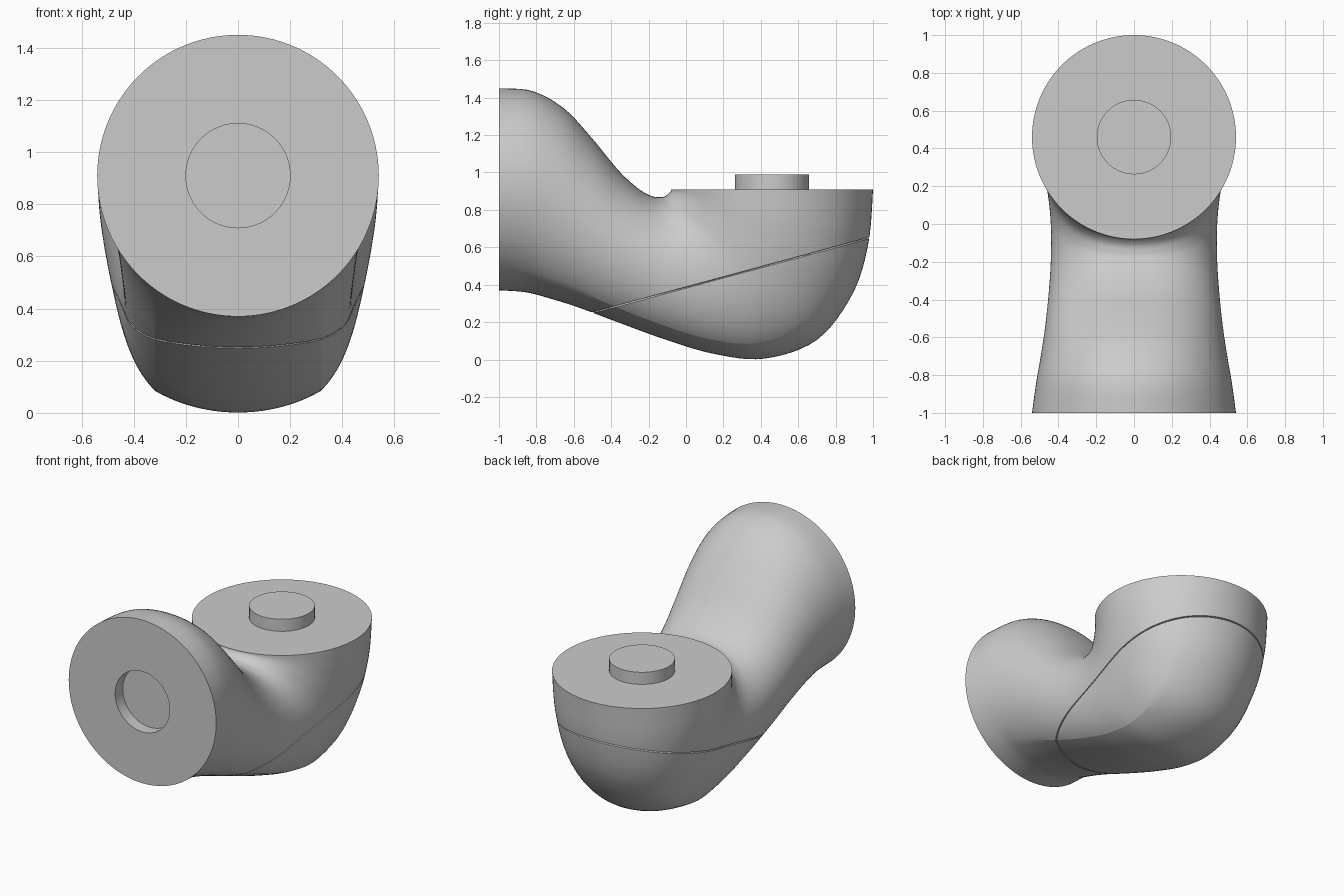
import bpy, bmesh, math
from mathutils import Vector

if "Cube" in bpy.data.objects:
    bpy.data.objects.remove(bpy.data.objects["Cube"], do_unlink=True)

R = 0.54            # radius of both end discs
SEG = 120           # points around a section
STEPS = 6           # sections between two keys
CREASE = math.radians(36)

grey = bpy.data.materials.new("light grey")
grey.use_nodes = True
grey.diffuse_color = (0.6, 0.6, 0.6, 1)
grey.node_tree.nodes["Principled BSDF"].inputs["Base Color"].default_value = (0.6, 0.6, 0.6, 1)

# Key sections along the bend: inner point (y, z), outer point (y, z), half width
KEYS = [
    (-1.00, 1.45, -1.00, 0.37, 0.54),
    (-0.82, 1.435, -0.86, 0.36, 0.518),
    (-0.65, 1.34, -0.74, 0.33, 0.493),
    (-0.50, 1.18, -0.58, 0.28, 0.47),
    (-0.36, 1.01, -0.38, 0.205, 0.452),
    (-0.25, 0.91, -0.12, 0.11, 0.44),
    (-0.18, 0.873, 0.15, 0.03, 0.44),
    (-0.14, 0.868, 0.42, 0.005, 0.452),
    (-0.115, 0.872, 0.70, 0.105, 0.475),
    (-0.095, 0.885, 0.89, 0.35, 0.507),
    (-0.082, 0.90, 0.975, 0.62, 0.53),
    (-0.08, 0.91, 1.00, 0.91, 0.54),
]


def spline(a, b, c, d, t):
    """Catmull-Rom interpolation of one number."""
    return b + 0.5 * t * (c - a + t * (2*a - 5*b + 4*c - d + t * (3*(b - c) + d - a)))


def half_width(phi, w):
    """Round underside, creased flanks and a softly squared inner side."""
    s = max(math.sin(phi), 0.0)
    if phi <= CREASE + 1e-6:
        return R * s
    if phi <= math.pi / 2:
        k = math.sin(CREASE)
        return R * k + (w - R * k) * (s - k) / (1 - k)
    return w * s ** (1 - 2 * (R - w))


def section(key):
    """Closed ring of points for one section."""
    inner, outer, w = Vector((0, *key[0:2])), Vector((0, *key[2:4])), key[4]
    mid, axis = (inner + outer) / 2, (inner - outer) / 2
    points = []
    for i in range(SEG):
        phi = 2 * math.pi * i / SEG
        side = 1 if phi <= math.pi else -1
        x = side * half_width(min(phi, 2 * math.pi - phi), w)
        points.append(mid - axis * math.cos(phi) + Vector((x, 0, 0)))
    return points


def front_ring(radius, y):
    """Ring of points facing the front."""
    return [Vector((radius * math.sin(2 * math.pi * i / SEG), y,
                    0.91 - radius * math.cos(2 * math.pi * i / SEG))) for i in range(SEG)]


def finish(bm, name):
    bmesh.ops.recalc_face_normals(bm, faces=bm.faces)
    mesh = bpy.data.meshes.new(name)
    bm.to_mesh(mesh)
    bm.free()
    mesh.materials.append(grey)
    obj = bpy.data.objects.new(name, mesh)
    bpy.context.collection.objects.link(obj)
    bpy.ops.object.select_all(action='DESELECT')
    obj.select_set(True)
    bpy.context.view_layer.objects.active = obj
    bpy.ops.object.shade_smooth_by_angle(angle=math.radians(14))
    return obj


# Elbow body: socket in the front disc, then the lofted bend to the top disc
rings = [front_ring(0.2, -0.92), front_ring(0.2, -1.0)]
last = len(KEYS) - 1
for i in range(last):
    quad = [KEYS[max(i - 1, 0)], KEYS[i], KEYS[i + 1], KEYS[min(i + 2, last)]]
    for j in range(STEPS):
        rings.append(section([spline(*v, j / STEPS) for v in zip(*quad)]))
rings.append(section(KEYS[last]))

bm = bmesh.new()
loops = [[bm.verts.new(p) for p in ring] for ring in rings]
for a, b in zip(loops, loops[1:]):
    for i in range(SEG):
        j = (i + 1) % SEG
        bm.faces.new((a[i], a[j], b[j], b[i]))
bm.faces.new(loops[0])
bm.faces.new(loops[-1])
bmesh.ops.recalc_face_normals(bm, faces=bm.faces)

# Slanted parting seam, cut as a fine groove
origin = Vector((0, -0.5, 0.25))
normal = Vector((0, -0.27, 1)).normalized()
for offset in (-0.004, 0.004, 0.0):
    bmesh.ops.bisect_plane(bm, geom=bm.verts[:] + bm.edges[:] + bm.faces[:], dist=1e-6,
                           plane_co=origin + normal * offset, plane_no=normal)
bm.normal_update()
groove = [v for v in bm.verts if abs((v.co - origin).dot(normal)) < 1e-5]
for v, n in [(v, v.normal.copy()) for v in groove]:
    v.co -= n * 0.01
finish(bm, "elbow_body")

# Round boss on the top disc
bm = bmesh.new()
bmesh.ops.create_cone(bm, cap_ends=True, segments=96, radius1=0.197, radius2=0.197, depth=0.09)
bmesh.ops.translate(bm, verts=bm.verts, vec=(0, 0.46, 0.945))
finish(bm, "top_boss")
